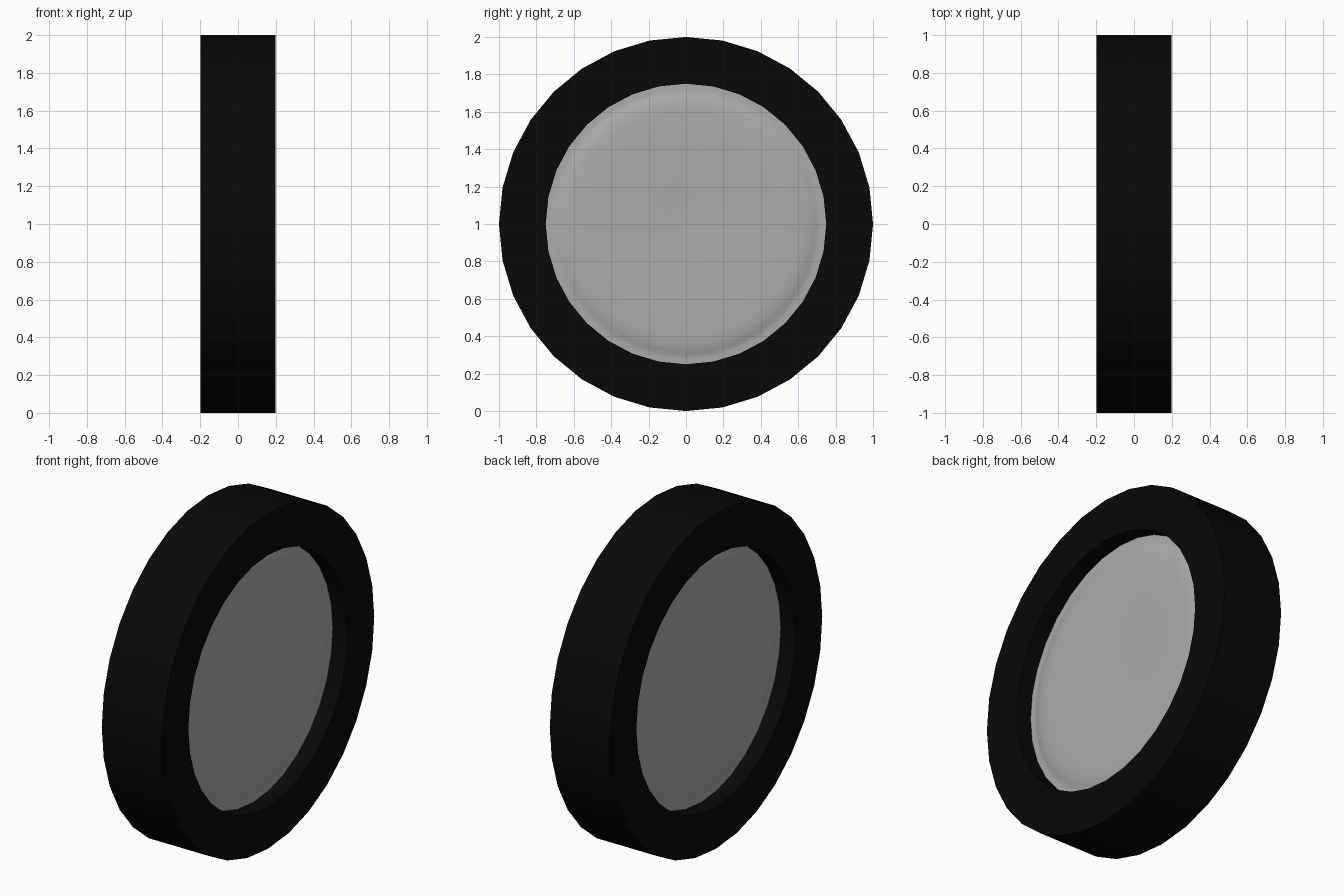
import bpy, bmesh
from math import cos, sin, tau

if "Cube" in bpy.data.objects:
    bpy.data.objects.remove(bpy.data.objects["Cube"])

SIDES = 32
LIP = 0.1  # x where the hub disc meets the tyre's inner wall


def lathe(name, profiles, angle, grey):
    """Spin (radius, x) profiles around the wheel axle, which lies along x at z = 1."""
    bm = bmesh.new()
    for profile in profiles:
        rings = []
        for r, x in profile:
            if r == 0:
                rings.append([bm.verts.new((x, 0, 1))] * SIDES)
            else:
                rings.append([bm.verts.new((x, r * cos(tau * i / SIDES), 1 + r * sin(tau * i / SIDES)))
                              for i in range(SIDES)])
        for a, b in zip(rings, rings[1:]):
            for i in range(SIDES):
                j = (i + 1) % SIDES
                # Profiles run so that this order faces outwards
                bm.faces.new(dict.fromkeys((a[i], b[i], b[j], a[j])))
    mesh = bpy.data.meshes.new(name)
    bm.to_mesh(mesh)
    bm.free()
    mat = bpy.data.materials.new(name + "_colour")
    mat.diffuse_color = (grey, grey, grey, 1)
    mat.use_nodes = True
    mat.node_tree.nodes["Principled BSDF"].inputs["Base Color"].default_value = mat.diffuse_color
    mesh.materials.append(mat)
    obj = bpy.data.objects.new(name, mesh)
    bpy.context.collection.objects.link(obj)
    bpy.ops.object.select_all(action='DESELECT')
    obj.select_set(True)
    bpy.context.view_layer.objects.active = obj
    bpy.ops.object.shade_smooth_by_angle(angle=angle)


# Tyre: square-section ring, open where the hub fills it
tyre = [(0.75, LIP), (0.75, 0.198), (1, 0.198), (1, -0.198), (0.75, -0.198), (0.75, -LIP)]
lathe("tyre", [tyre[::-1]], 0.6, 0.0027)

# Hub disc: slightly dished face with a rounded step down to a flat outer lip, on both sides
half = [(0, 0.103), (0.12, 0.11), (0.35, 0.117), (0.5, 0.12), (0.6, 0.12), (0.65, 0.117),
        (0.685, 0.11), (0.705, 0.102), (0.72, LIP), (0.75, LIP)]
back = [(r, -x) for r, x in reversed(half)]
lathe("hub_disc", [back, half], 1.0, 0.41)
